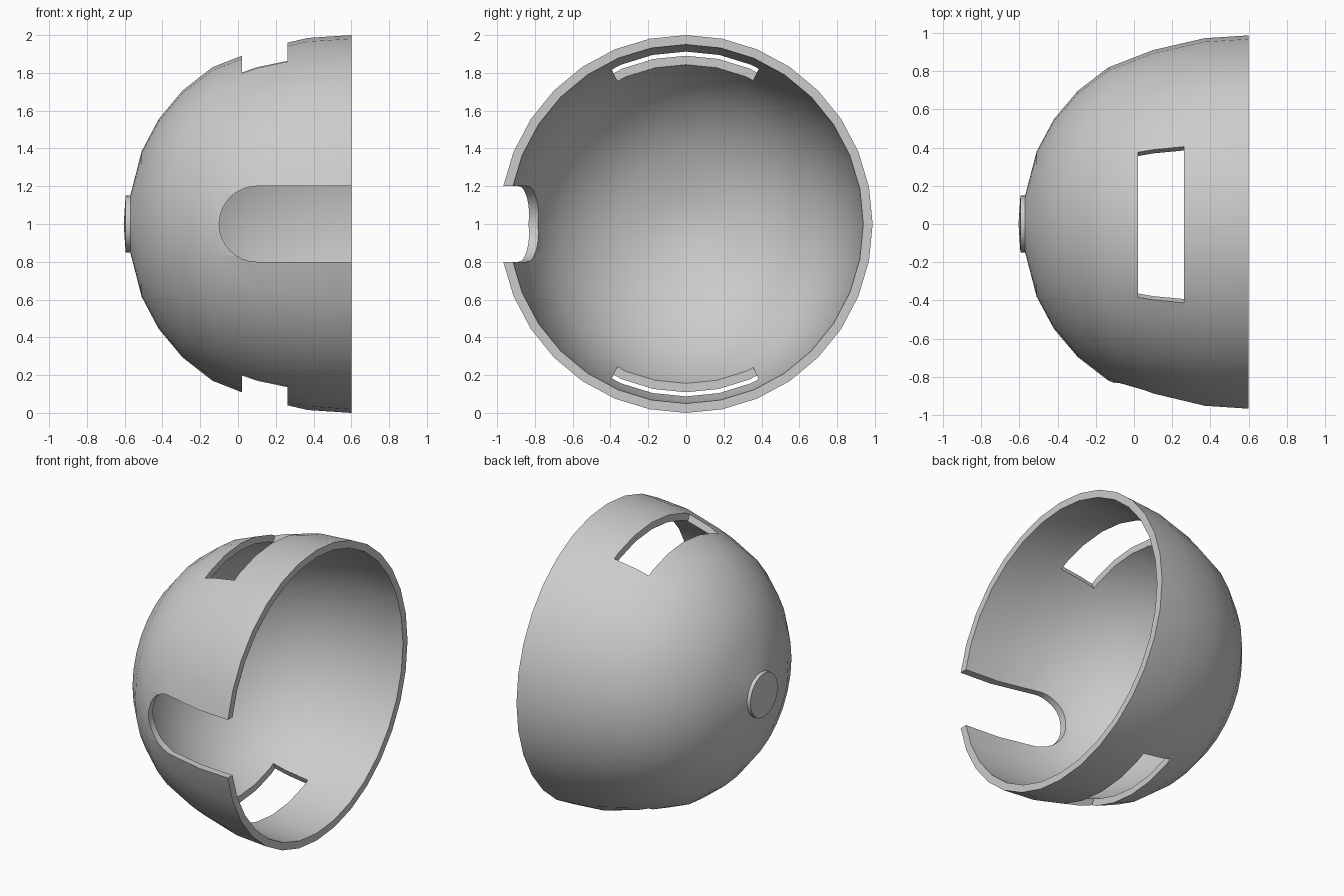
import bpy, bmesh
from math import sin, cos, pi, radians

if "Cube" in bpy.data.objects:
    bpy.data.objects.remove(bpy.data.objects["Cube"])

SEGS = 32


def make_object(name, bm):
    bmesh.ops.remove_doubles(bm, verts=bm.verts, dist=1e-5)
    bmesh.ops.recalc_face_normals(bm, faces=bm.faces)
    mesh = bpy.data.meshes.new(name)
    bm.to_mesh(mesh)
    bm.free()
    obj = bpy.data.objects.new(name, mesh)
    bpy.context.collection.objects.link(obj)
    return obj


def prism(name, near, far):
    """Closed solid between two matching outlines."""
    bm = bmesh.new()
    a = [bm.verts.new(p) for p in near]
    b = [bm.verts.new(p) for p in far]
    bm.faces.new(a)
    bm.faces.new(b)
    for i in range(len(a)):
        j = (i + 1) % len(a)
        bm.faces.new((a[i], a[j], b[j], b[i]))
    return make_object(name, bm)


# Domed shell: (x, radius) from outer pole with its small boss, over the rim, to inner pole
profile = [(-0.605, 0), (-0.595, 0.15), (-0.57, 0.152), (-0.51, 0.385), (-0.42, 0.555),
           (-0.295, 0.705), (-0.135, 0.83), (0.1, 0.922), (0.37, 0.985), (0.6, 1.0),
           (0.6, 0.95), (0.35, 0.932), (0.1, 0.877), (-0.12, 0.785), (-0.265, 0.665),
           (-0.385, 0.525), (-0.468, 0.36), (-0.53, 0.15), (-0.55, 0)]
bm = bmesh.new()
verts = [bm.verts.new((x, 0, 1 + r)) for x, r in profile]
edges = [bm.edges.new(pair) for pair in zip(verts, verts[1:])]
bmesh.ops.spin(bm, geom=verts + edges, cent=(0, 0, 1), axis=(1, 0, 0),
               angle=2 * pi, steps=SEGS)
bmesh.ops.remove_doubles(bm, verts=bm.verts, dist=1e-5)
bmesh.ops.dissolve_degenerate(bm, dist=1e-5, edges=bm.edges)
for v in bm.verts:
    v.co.y *= 0.988
shell = make_object("dome_shell", bm)

# Round-ended side notch, open at the rim
outline = [(0.8, 0.8), (0.8, 1.2)]
for i in range(17):
    a = pi / 2 + pi * i / 16
    outline.append((0.1 + 0.2 * cos(a), 1 + 0.2 * sin(a)))
cutters = [prism("notch_cutter", [(x, -1.3, z) for x, z in outline],
                 [(x, -0.4, z) for x, z in outline])]

# Radial-sided windows above and below
half = radians(25.4)
for side, label in ((1, "top"), (-1, "bottom")):
    wedge = [(r * sin(half) * s - 0.005, 1 + side * r * cos(half))
             for r, s in ((0.5, -1), (0.5, 1), (1.3, 1), (1.3, -1))]
    cutters.append(prism(label + "_window_cutter", [(0.02, y, z) for y, z in wedge],
                         [(0.262, y, z) for y, z in wedge]))

# Cut the openings and discard the cutters
bpy.context.view_layer.objects.active = shell
shell.select_set(True)
for cutter in cutters:
    mod = shell.modifiers.new(cutter.name, 'BOOLEAN')
    mod.operation = 'DIFFERENCE'
    mod.solver = 'EXACT'
    mod.object = cutter
    bpy.ops.object.modifier_apply(modifier=mod.name)
    bpy.data.objects.remove(cutter)

bpy.ops.object.shade_smooth_by_angle(angle=radians(35))
